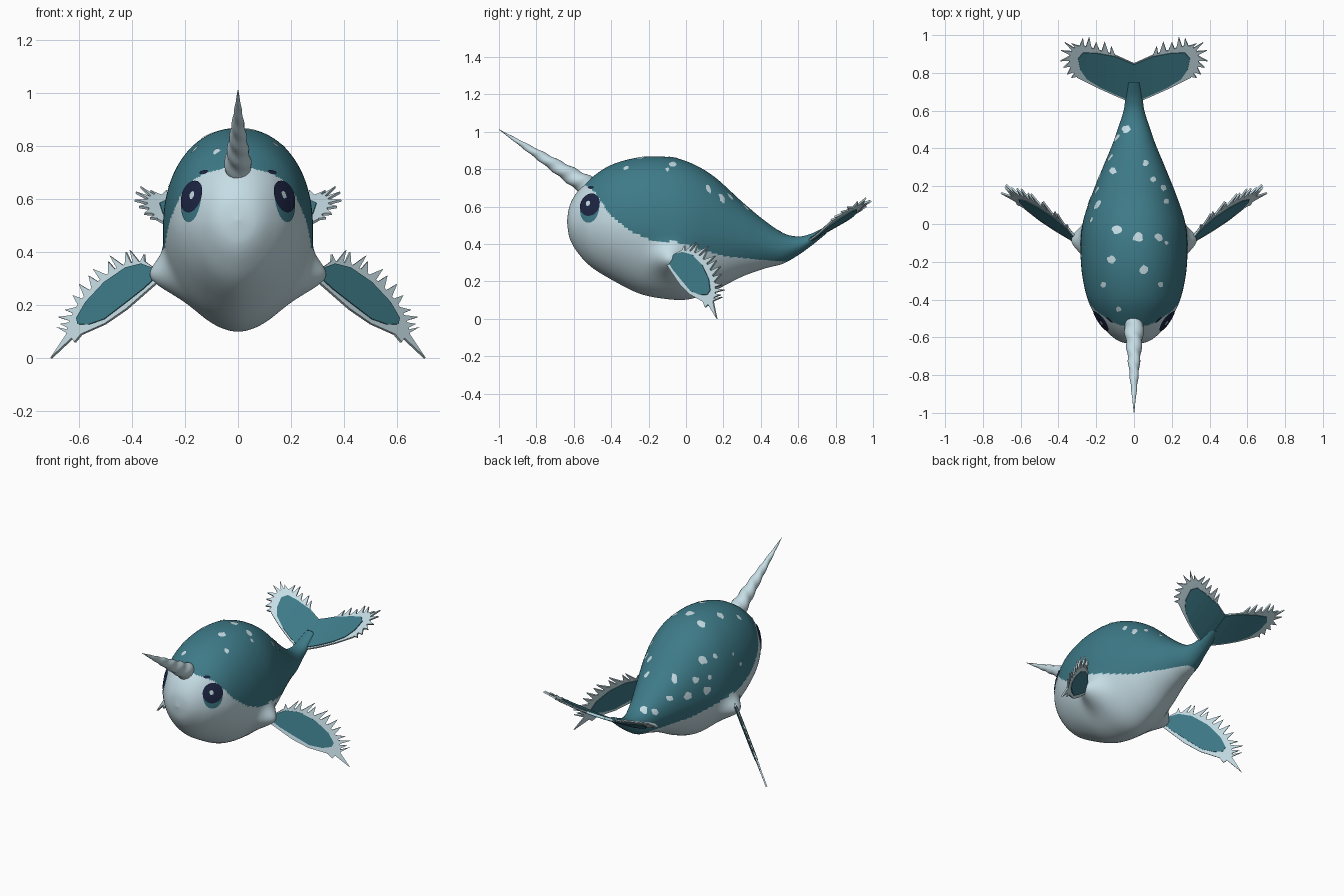
import bpy, bmesh, math, random
from mathutils import Vector
from mathutils.bvhtree import BVHTree

random.seed(4)
if "Cube" in bpy.data.objects:
    bpy.data.objects.remove(bpy.data.objects["Cube"])


def material(name, rgb):
    m = bpy.data.materials.new(name)
    m.use_nodes = True
    m.diffuse_color = (*rgb, 1)
    m.node_tree.nodes["Principled BSDF"].inputs["Base Color"].default_value = (*rgb, 1)
    return m


TEAL = material("teal skin", (0.047, 0.195, 0.245))
PALE = material("pale skin", (0.56, 0.72, 0.78))
NAVY = material("navy eye", (0.012, 0.018, 0.055))


def finish(name, bm, mats, smooth=True):
    bmesh.ops.recalc_face_normals(bm, faces=bm.faces)
    for f in bm.faces:
        f.smooth = smooth
    mesh = bpy.data.meshes.new(name)
    bm.to_mesh(mesh)
    bm.free()
    for m in mats:
        mesh.materials.append(m)
    obj = bpy.data.objects.new(name, mesh)
    bpy.context.collection.objects.link(obj)
    return obj


def loft(bm, rings):
    """Skin closed rings of points and cap both ends."""
    rows = [[bm.verts.new(p) for p in ring] for ring in rings]
    n = len(rows[0])
    for a, b in zip(rows, rows[1:]):
        for i in range(n):
            j = (i + 1) % n
            bm.faces.new((a[i], a[j], b[j], b[i]))
    bm.faces.new(rows[0])
    bm.faces.new(rows[-1])


def catmull(rows, t):
    """Smooth curve through rows of numbers, t in 0..1."""
    s = t * (len(rows) - 1)
    i = min(int(s), len(rows) - 2)
    u = s - i
    a, b, c, d = (rows[max(0, min(len(rows) - 1, i + k))] for k in (-1, 0, 1, 2))
    return [q + 0.5 * u * (r - p + u * (2 * p - 5 * q + 4 * r - w + u * (3 * (q - r) + w - p)))
            for p, q, r, w in zip(a, b, c, d)]


def linear(points, x):
    for (x0, y0), (x1, y1) in zip(points, points[1:]):
        if x <= x1:
            return y0 + (y1 - y0) * (x - x0) / (x1 - x0)
    return points[-1][1]


# Body: stations of y, belly height, back height, half width
STATIONS = [(-.636, .515, .525, .006), (-.622, .43, .605, .075), (-.58, .355, .68, .133),
            (-.51, .28, .75, .19), (-.4, .21, .822, .245), (-.25, .135, .863, .277),
            (-.1, .105, .865, .282), (.02, .105, .835, .268), (.15, .15, .76, .225),
            (.3, .225, .625, .165), (.42, .268, .525, .115), (.52, .295, .458, .08),
            (.6, .34, .44, .055), (.67, .39, .455, .045), (.75, .455, .495, .03)]
BORDER = [(-.6, .8), (-.54, .715), (-.49, .68), (-.4, .55), (-.3, .47), (-.2, .425), (-.05, .41),
          (.05, .38), (.2, .335), (.4, .315), (.54, .305), (.6, .2), (1, 0)]


def body_ring(t, n=160):
    y, low, high, w = catmull(STATIONS, t)
    ring = []
    for i in range(n):
        a = math.tau * i / n
        c, s = math.cos(a), math.sin(a)
        e = 0.94 if s > 0 else 1.1
        x = w * math.copysign(abs(c) ** e, c)
        z = (low + high) / 2 + (high - low) / 2 * math.copysign(abs(s) ** e, s)
        # swelling where each flipper joins
        bump = 0.09 * math.exp(-((y + .085) / .08) ** 2 - ((z - .305) / .075) ** 2)
        x += bump * max(-1, min(1, x / .15))
        ring.append((x, y, z))
    return ring


bm = bmesh.new()
loft(bm, [body_ring(i / 200) for i in range(201)])
for f in bm.faces:
    c = f.calc_center_median()
    f.material_index = 0 if c.z > linear(BORDER, c.y) else 1
bmesh.ops.recalc_face_normals(bm, faces=bm.faces)
surface = BVHTree.FromBMesh(bm)
finish("body", bm, [TEAL, PALE])


def patch(name, centre, outward, ru, rv, mat, lift, rings=4, segs=24, rough=0):
    """Disc draped over the body, seen along the outward direction."""
    d = Vector(outward).normalized()
    side = d.cross((0, 0, 1) if abs(d.z) < .9 else (0, 1, 0)).normalized()
    up = side.cross(d)

    def drape(u, v):
        start = Vector(centre) + side * u + up * v + d
        hit, normal, _, _ = surface.ray_cast(start, -d)
        return hit + normal * lift if hit else None

    wobble = [1 + random.uniform(-rough, rough) for _ in range(segs)]
    rows = [[drape(ru * r / rings * k * math.cos(math.tau * i / segs),
                   rv * r / rings * k * math.sin(math.tau * i / segs))
             for i, k in enumerate(wobble)] for r in range(1, rings + 1)]
    mid = drape(0, 0)
    if mid is None or any(p is None for row in rows for p in row):
        return
    bm = bmesh.new()
    hub = bm.verts.new(mid)
    rows = [[bm.verts.new(p) for p in row] for row in rows]
    for i in range(segs):
        j = (i + 1) % segs
        bm.faces.new((hub, rows[0][i], rows[0][j]))
        for a, b in zip(rows, rows[1:]):
            bm.faces.new((a[i], b[i], b[j], a[j]))
    obj = finish(name, bm, [mat])
    if obj.data.polygons[0].normal.dot(d) < 0:
        obj.data.flip_normals()


# Eyes and brows
for sx, tag in ((1, "left"), (-1, "right")):
    out = (sx * .77, -.63, .05)
    patch(tag + "_iris", (sx * .165, -.505, .59), out, .062, .078, TEAL, .003)
    patch(tag + "_pupil", (sx * .165, -.505, .608), out, .064, .06, NAVY, .006)
    patch(tag + "_eye_glint", (sx * .158, -.513, .614), out, .014, .015, PALE, .008, 2, 10, .2)
    patch(tag + "_brow", (sx * .13, -.51, .703), (sx * .5, -.7, .5), .022, .009, NAVY, .004, 2, 12)

# Pale spots on the right flank (y, z, radius) and on the back (x, y, radius)
FLANK = [(.02, .68, .014), (.1, .675, .022), (-.12, .65, .009), (-.17, .57, .012), (.09, .57, .014),
         (.18, .575, .02), (.12, .495, .026), (.245, .49, .025), (.35, .5, .017), (.455, .44, .018)]
BACK = [(-.04, .5, .022), (-.11, .28, .018), (.06, .32, .015), (.1, .235, .014), (-.09, -.03, .024),
        (.02, -.07, .026), (.13, -.07, .02), (-.12, -.19, .022), (.05, -.24, .022), (-.08, -.45, .014),
        (.155, .19, .016), (.17, .12, .013), (.17, -.1, .01), (-.16, -.32, .014), (.14, -.32, .014)]
for y, z, r in FLANK:
    patch("flank_spot", (0, y, z), (-1, 0, 0), r, r, PALE, .003, 2, 12, .2)
for x, y, r in BACK:
    patch("back_spot", (x, y, .5), (0, 0, 1), r, r, PALE, .003, 2, 12, .2)

# Spiral horn
base, tip = Vector((0, -.5, .692)), Vector((0, -1, 1.012))
axis = (tip - base).normalized()
up = Vector((1, 0, 0)).cross(axis)
rings = []
for k in range(61):
    t = k / 60
    ring = []
    for i in range(20):
        a = math.tau * i / 20
        r = (.056 * (1 - t) + .001) * (1 + .07 * math.cos(2 * a - 40 * t))
        ring.append(base.lerp(tip, t) + Vector((r * math.cos(a), 0, 0)) + up * r * math.sin(a))
    rings.append(ring)
bm = bmesh.new()
loft(bm, rings)
finish("horn", bm, [PALE])


def spiky(points, n, low, high):
    """Ragged edge along a path, with spikes to the left of travel."""
    pts = [Vector(catmull(points, i / n)) for i in range(n + 1)]
    edge = []
    for a, b in zip(pts, pts[1:]):
        d = (b - a).normalized()
        tip = a.lerp(b, .4) + Vector((-d.y, d.x)) * random.uniform(low, high) + d * random.uniform(-.01, .02)
        edge += [tuple(a), tuple(tip), tuple(a.lerp(b, .75))]
    return edge + [tuple(pts[-1])]


def plate(name, outline, place, normal, thickness, mat):
    """Outline cut into strips, bent into place and given thickness."""
    bm = bmesh.new()
    bm.faces.new([bm.verts.new((*p, 0)) for p in outline])
    for k in range(1, 14):
        bmesh.ops.bisect_plane(bm, geom=bm.verts[:] + bm.edges[:] + bm.faces[:],
                               plane_co=(k * .05, 0, 0), plane_no=(1, 0, 0))
    shift = Vector(normal).normalized() * thickness
    for v in bm.verts:
        v.co = Vector(place(v.co.x, v.co.y)) - shift / 2
    top = bmesh.ops.extrude_face_region(bm, geom=bm.faces[:], use_keep_orig=True)["geom"]
    bmesh.ops.translate(bm, verts=[v for v in top if isinstance(v, bmesh.types.BMVert)], vec=shift)
    finish(name, bm, [mat], False)


# Flippers, drawn in x and z, and tail flukes, drawn in x and y
flipper = spiky([(.35, .365), (.42, .355), (.5, .31), (.58, .23), (.63, .15), (.645, .09)], 13, .02, .055)
flipper += [(.705, 0), (.625, .075), (.615, .06), (.59, .09), (.5, .13), (.42, .185), (.34, .255),
            (.3, .29), (.3, .33)]
flipper_teal = [(.32, .34), (.36, .355), (.42, .34), (.5, .285), (.57, .21), (.605, .15), (.6, .127),
                (.56, .125), (.5, .146), (.42, .207), (.35, .262), (.32, .29)]
fluke = [(0, .85)] + spiky([(.1, .895), (.2, .925), (.29, .945), (.335, .91), (.34, .84), (.3, .775)], 12, .025, .06)
fluke += [(.2, .725), (.1, .68), (.04, .655), (0, .65)]
fluke_teal = [(0, .848), (.1, .89), (.2, .908), (.27, .91), (.297, .88), (.285, .82), (.25, .77),
              (.18, .727), (.1, .69), (.04, .665), (0, .66)]

for sx, tag in ((1, "left"), (-1, "right")):
    def flipper_place(x, z):
        return sx * x, -.07 + .985 * (x - .32) + .45 * (z - .32), z

    def fluke_place(x, y):
        return sx * x, y, .43 + .57 * (y - .68) + .4 * x * x

    across = (sx * .985, -1, .45)
    upward = (-sx * .15, -.57, 1)
    plate(tag + "_flipper_fringe", flipper, flipper_place, across, .01, PALE)
    plate(tag + "_flipper", flipper_teal, flipper_place, across, .018, TEAL)
    plate(tag + "_fluke_fringe", fluke, fluke_place, upward, .01, PALE)
    plate(tag + "_fluke", fluke_teal, fluke_place, upward, .02, TEAL)
